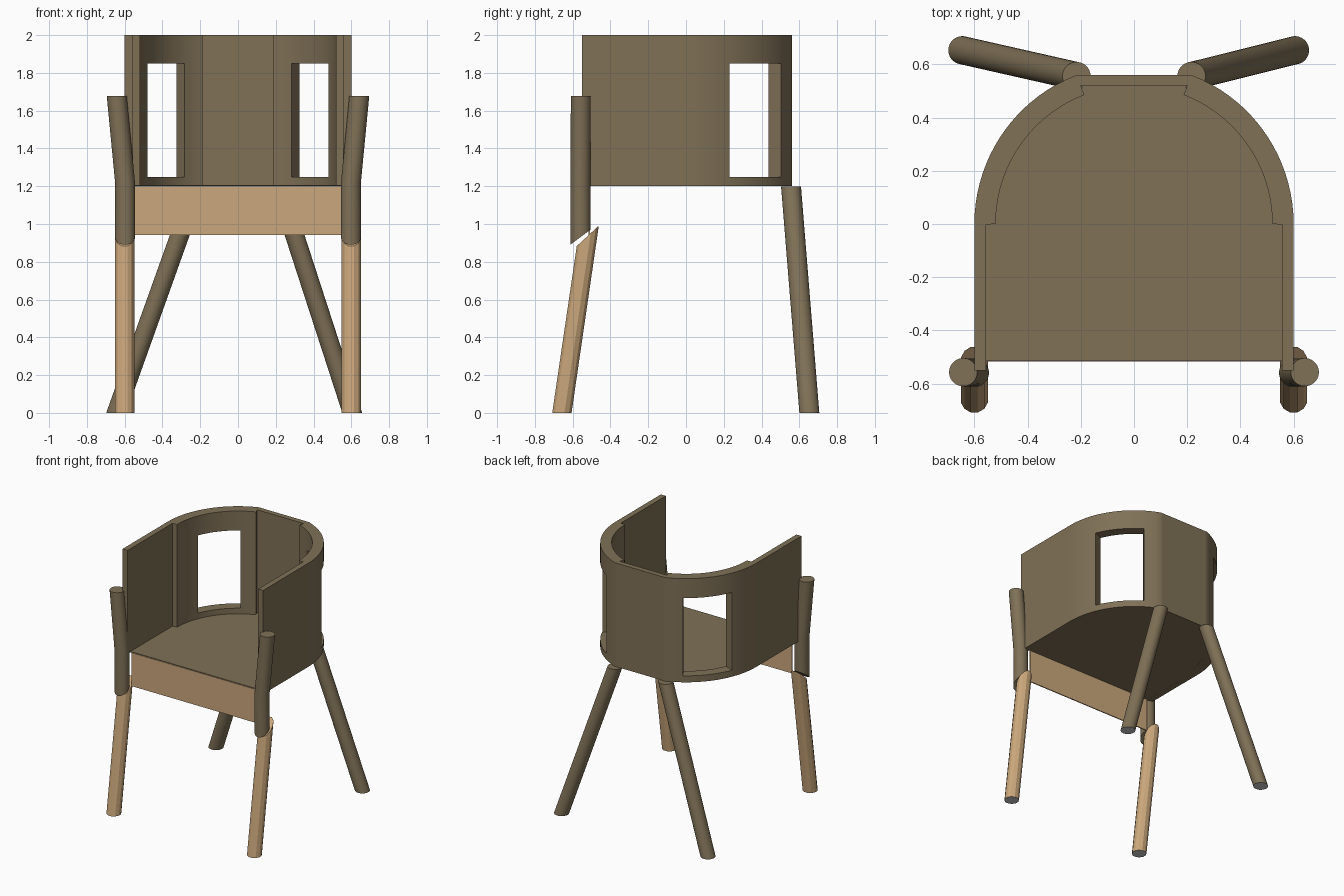
import bpy, bmesh, math
from mathutils import Vector

if "Cube" in bpy.data.objects:
    bpy.data.objects.remove(bpy.data.objects["Cube"])


def material(name, rgb):
    m = bpy.data.materials.new(name)
    m.diffuse_color = (*rgb, 1)
    m.use_nodes = True
    m.node_tree.nodes["Principled BSDF"].inputs["Base Color"].default_value = m.diffuse_color
    return m


OLIVE = material("olive brown", (0.215, 0.165, 0.095))
TAN = material("light wood", (0.60, 0.39, 0.20))
GREY = material("grey foot", (0.58, 0.58, 0.58))


def finish(name, bm, mats, smooth=30):
    bmesh.ops.recalc_face_normals(bm, faces=bm.faces[:])
    me = bpy.data.meshes.new(name)
    bm.to_mesh(me)
    bm.free()
    ob = bpy.data.objects.new(name, me)
    bpy.context.collection.objects.link(ob)
    for m in mats:
        me.materials.append(m)
    if smooth:
        bpy.ops.object.select_all(action='DESELECT')
        ob.select_set(True)
        bpy.context.view_layer.objects.active = ob
        bpy.ops.object.shade_smooth_by_angle(angle=math.radians(smooth))
    return ob


def rod(name, rings, mats, n=32, r=0.053, smooth=35):
    """Rod through horizontal or slanted rings: (centre, y stretch, z slope)."""
    bm = bmesh.new()
    loops = []
    for c, sy, sz in rings:
        loop = []
        for i in range(n):
            a = 2 * math.pi * (i + 0.5) / n
            u, v = r * math.cos(a), r * math.sin(a)
            loop.append(bm.verts.new(Vector(c) + Vector((u, v * sy, v * sz))))
        loops.append(loop)
    for A, B in zip(loops, loops[1:]):
        for i in range(n):
            j = (i + 1) % n
            bm.faces.new((A[i], A[j], B[j], B[i]))
    foot = bm.faces.new(loops[0])
    foot.material_index = len(mats) - 1
    bm.faces.new(loops[-1])
    return finish(name, bm, mats, smooth)


# Curved shell: columns of (outer, inner) points for the right half
R, RI, BACK = 0.6, 0.52, 0.56
W0, W1 = 22.5, 57.0
END = math.degrees(math.asin(BACK / R))
angles = [W0 * i / 6 for i in range(6)]
angles += [W0 + (W1 - W0) * i / 10 for i in range(11)]
angles += [W1 + (END - W1) * i / 3 for i in range(1, 4)]
half = [((R, -0.55), (0.557, -0.55), 0), ((R, -0.002), (0.557, -0.002), 0)]
for d in angles:
    c, s = math.cos(math.radians(d)), math.sin(math.radians(d))
    half.append(((R * c, R * s), (RI * c, RI * s), d))
half.append(((0.2, BACK), (0.2, 0.52), 90))
mirrored = [((-o[0], o[1]), (-i[0], i[1]), d) for o, i, d in reversed(half)]
cols = half + mirrored
levels = [1.2, 1.25, 1.85, 2.0]


def solid(i, k):
    if not (0 <= i < len(cols) - 1 and 0 <= k < 3):
        return False
    mid = (cols[i][2] + cols[i + 1][2]) / 2
    return not (k == 1 and W0 < mid < W1)


bm = bmesh.new()
out = [[bm.verts.new((*c[0], z)) for z in levels] for c in cols]
inn = [[bm.verts.new((*c[1], z)) for z in levels] for c in cols]
for i in range(len(cols) - 1):
    for k in range(3):
        if not solid(i, k):
            continue
        for g in (out, inn):
            bm.faces.new((g[i][k], g[i + 1][k], g[i + 1][k + 1], g[i][k + 1]))
        for dk, kk in ((-1, k), (1, k + 1)):
            if not solid(i, k + dk):
                bm.faces.new((out[i][kk], out[i + 1][kk], inn[i + 1][kk], inn[i][kk]))
        for di, ii in ((-1, i), (1, i + 1)):
            if not solid(i + di, k):
                bm.faces.new((out[ii][k], out[ii][k + 1], inn[ii][k + 1], inn[ii][k]))
finish("backrest_shell", bm, [OLIVE])

# Thin seat filling the inside of the shell
right = [(0.558, -0.515), (0.558, 0.0)]
right += [(0.54 * math.cos(math.radians(d)), 0.54 * math.sin(math.radians(d))) for d in angles]
right.append((0.2, 0.53))
outline = right + [(-x, y) for x, y in reversed(right)]
bm = bmesh.new()
low = bm.faces.new([bm.verts.new((x, y, 1.2005)) for x, y in outline])
ext = bmesh.ops.extrude_face_region(bm, geom=[low], use_keep_orig=True)
bmesh.ops.translate(bm, vec=(0, 0, 0.006),
                    verts=[v for v in ext["geom"] if isinstance(v, bmesh.types.BMVert)])
finish("seat", bm, [OLIVE])

# Front apron board
bm = bmesh.new()
bmesh.ops.create_cube(bm, size=1)
for v in bm.verts:
    v.co = (v.co.x * 1.1, v.co.y * 0.008 - 0.512, v.co.z * 0.257 + 1.0705)
finish("front_apron", bm, [TAN], 0)

# Legs and arm posts on both sides
for side, s in (("left", -1), ("right", 1)):
    rod(f"{side}_front_leg", [((s * 0.6, -0.657, 0), 1, 0),
                              ((s * 0.6, -0.52, 0.937), 1.14, 1.05)],
        [TAN, GREY], n=12, smooth=0)
    rod(f"{side}_arm_post", [((s * 0.598, -0.559, 0.93), 1, 0.75),
                             ((s * 0.598, -0.559, 1.22), 1, 0),
                             ((s * 0.642, -0.557, 1.677), 1, 0)], [OLIVE])
    foot_x = 0.605 if s > 0 else -0.645
    rod(f"{side}_rear_leg", [((foot_x, 0.653, 0), 1, 0),
                             ((s * 0.216, 0.556, 1.199), 1, 0)], [OLIVE, GREY])
